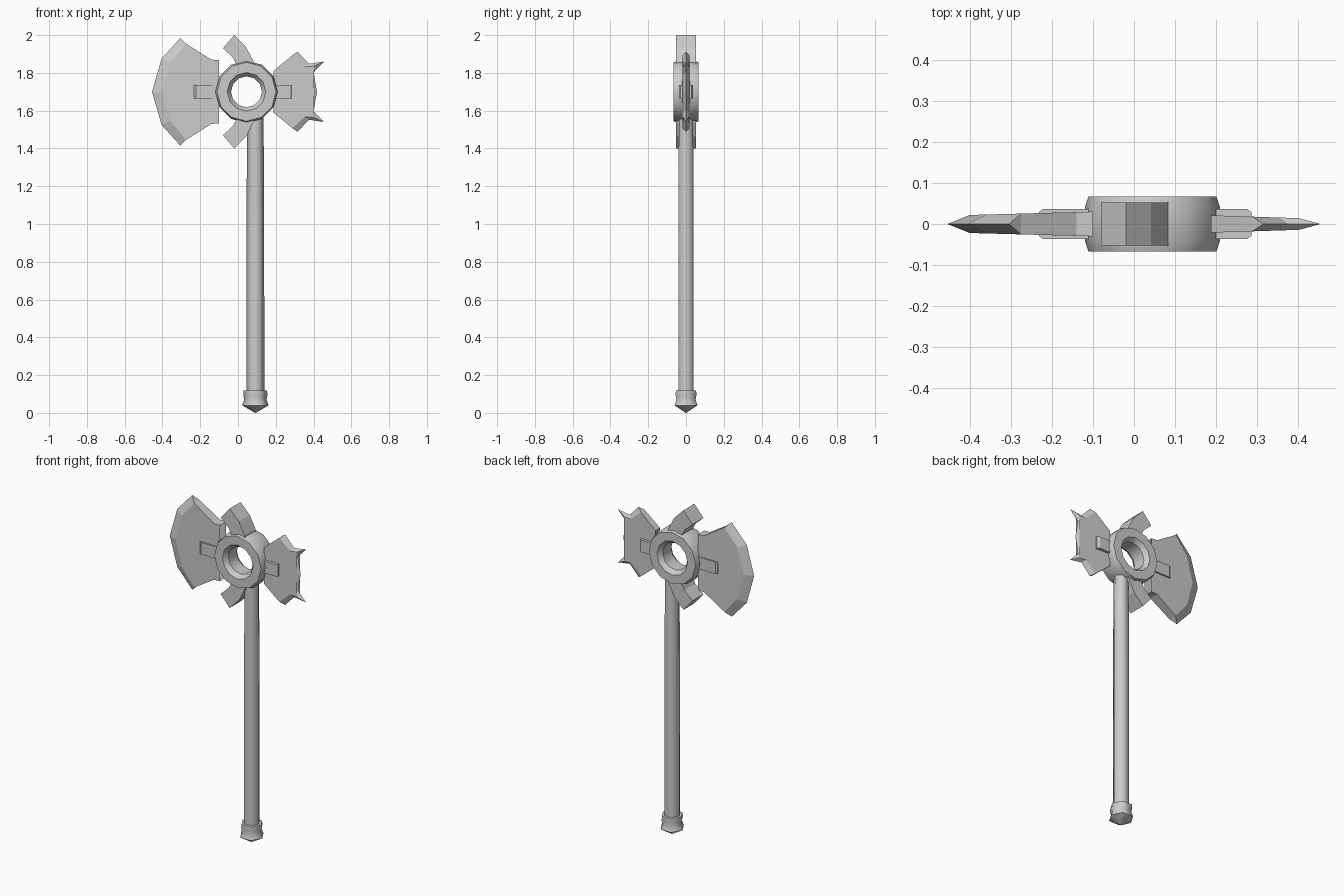
import bpy, bmesh
from math import sin, cos, pi, radians

if "Cube" in bpy.data.objects:
    bpy.data.objects.remove(bpy.data.objects["Cube"])

CZ = 1.70  # height of the axe head's centre line


def finish(name, bm, smooth=None):
    bmesh.ops.recalc_face_normals(bm, faces=bm.faces)
    me = bpy.data.meshes.new(name)
    bm.to_mesh(me)
    bm.free()
    ob = bpy.data.objects.new(name, me)
    bpy.context.collection.objects.link(ob)
    if smooth:
        bpy.ops.object.select_all(action='DESELECT')
        ob.select_set(True)
        bpy.context.view_layer.objects.active = ob
        bpy.ops.object.shade_smooth_by_angle(angle=radians(smooth))
    return ob


def lathe(name, profile, sides, place, closed=False, smooth=40, phase=0.0):
    """Revolve (radius, height) points; place maps local x, y, height to world."""
    bm = bmesh.new()
    rings = [[bm.verts.new(place(r * cos(phase + 2 * pi * i / sides),
                                 r * sin(phase + 2 * pi * i / sides), h))
              for i in range(sides)] for r, h in profile]
    pairs = list(zip(rings, rings[1:] + rings[:1] if closed else rings[1:]))
    for a, b in pairs:
        for i in range(sides):
            j = (i + 1) % sides
            bm.faces.new((a[i], a[j], b[j], b[i]))
    if not closed:
        bm.faces.new(rings[0])
        bm.faces.new(rings[-1])
    return finish(name, bm, smooth)


def mirrored(pts):
    """Complete a top-half point list (last point on the centre line)."""
    return pts + [(x, 2 * CZ - z) for x, z in reversed(pts[:-1])]


def blade(name, edge, inset, back, thick):
    """Flat blade with a sharp outer edge; thick(x) is the half thickness."""
    edge, inset, back = mirrored(edge), mirrored(inset), mirrored(back)
    bm = bmesh.new()
    E = [bm.verts.new((x, 0, z)) for x, z in edge]
    loops = []
    for s in (-1, 1):
        I = [bm.verts.new((x, s * thick(x), z)) for x, z in inset]
        B = [bm.verts.new((x, s * thick(x), z)) for x, z in back]
        for k in range(len(E) - 1):
            bm.faces.new((E[k], E[k + 1], I[k + 1], I[k]))
        loop = I + B[::-1]
        bm.faces.new(loop)
        loops.append(loop)
    f, b = loops
    n = len(inset)
    for k in range(n - 1, len(f)):
        j = (k + 1) % len(f)
        bm.faces.new((f[k], f[j], b[j], b[k]))
    for e, k in ((0, 0), (-1, n - 1)):
        bm.faces.new((E[e], f[k], b[k]))
    bmesh.ops.triangulate(bm, faces=[q for q in bm.faces if len(q.verts) > 4])
    return finish(name, bm)


def slab(name, pts, half):
    """Extrude an x-z outline to +-half in y."""
    bm = bmesh.new()
    a = [bm.verts.new((x, -half, z)) for x, z in pts]
    b = [bm.verts.new((x, half, z)) for x, z in pts]
    bm.faces.new(a)
    bm.faces.new(b[::-1])
    for i in range(len(a)):
        j = (i + 1) % len(a)
        bm.faces.new((a[i], b[i], b[j], a[j]))
    bmesh.ops.triangulate(bm, faces=[q for q in bm.faces if len(q.verts) > 4])
    return finish(name, bm)


# Hexagonal handle and pommel
upright = lambda u, v, h: (0.092 + u, v, h)
lathe("handle", [(0.047, 0.10), (0.047, 0.6), (0.046, 1.2), (0.043, 1.58)],
      6, upright, smooth=65)
lathe("pommel", [(0.045, 0.12), (0.062, 0.118), (0.064, 0.095), (0.059, 0.07),
                 (0.07, 0.04), (0.002, 0.0)], 6, upright, smooth=65)

# Twelve-sided head ring, axis along y
lathe("head_ring", [(0.156, -0.067), (0.165, -0.04), (0.165, 0.04), (0.156, 0.067),
                    (0.102, 0.067), (0.082, 0.04), (0.082, -0.04), (0.102, -0.067)],
      12, lambda u, v, h: (0.045 + u, h, CZ + v), closed=True, smooth=35)

# Large left blade
blade("large_blade",
      [(-0.305, 1.985), (-0.405, 1.875), (-0.455, 1.70)],
      [(-0.275, 1.955), (-0.358, 1.855), (-0.40, 1.70)],
      [(-0.14, 1.87), (-0.10, 1.868), (-0.165, 1.815), (-0.183, 1.765), (-0.186, 1.70)],
      lambda x: 0.022 + (x + 0.40) * 0.027)

# Small spiked right blade
blade("small_blade",
      [(0.315, 1.912), (0.375, 1.848), (0.455, 1.86), (0.40, 1.802), (0.418, 1.70)],
      [(0.288, 1.893), (0.355, 1.832), (0.402, 1.836), (0.378, 1.798), (0.393, 1.70)],
      [(0.188, 1.81), (0.213, 1.765), (0.222, 1.70)],
      lambda x: 0.021 - (x - 0.19) * 0.032)

# Straps joining the blades to the ring, with chamfered ends
for name, root, end, tip in (("left_strap", -0.09, -0.222, -0.232),
                             ("right_strap", 0.18, 0.275, 0.287)):
    bm = bmesh.new()
    secs = [[bm.verts.new((x, y, z)) for y, z in
             ((-h, 1.664), (h, 1.664), (h, 1.736), (-h, 1.736))]
            for x, h in ((root, 0.037), (end, 0.037), (tip, 0.029))]
    for a, b in zip(secs, secs[1:]):
        for i in range(4):
            j = (i + 1) % 4
            bm.faces.new((a[i], a[j], b[j], b[i]))
    bm.faces.new(secs[0])
    bm.faces.new(secs[-1])
    finish(name, bm)

# Curved horns above and below the ring
horn = [(-0.02, 2.0), (0.042, 1.938), (0.08, 1.865), (0.09, 1.825),
        (0.0, 1.825), (-0.025, 1.88), (-0.08, 1.93)]
slab("upper_horn", horn, 0.052)
slab("lower_horn", [(x, 2 * CZ - z) for x, z in horn], 0.052)
